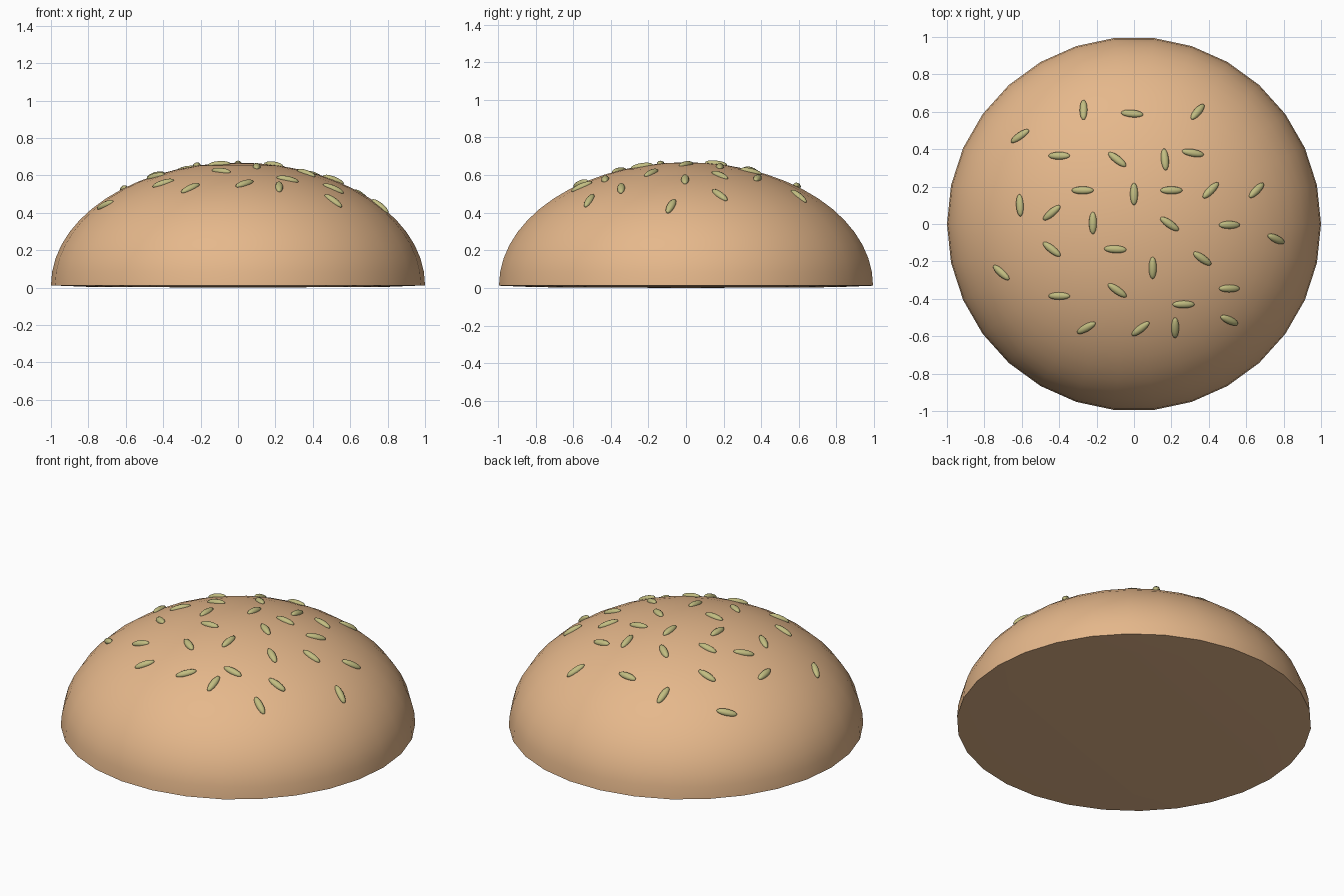
import bpy, bmesh
from math import sin, cos, pi, radians, sqrt
from mathutils import Vector, Matrix

if "Cube" in bpy.data.objects:
    bpy.data.objects.remove(bpy.data.objects["Cube"])

BASE, HEIGHT, SIDES, RINGS = 0.012, 0.656, 30, 14


def material(name, rgb):
    m = bpy.data.materials.new(name)
    m.diffuse_color = (*rgb, 1)
    m.use_nodes = True
    m.node_tree.nodes["Principled BSDF"].inputs["Base Color"].default_value = m.diffuse_color
    return m


def add_object(name, bm, mat, angle):
    bmesh.ops.recalc_face_normals(bm, faces=bm.faces)
    me = bpy.data.meshes.new(name)
    bm.to_mesh(me)
    bm.free()
    me.materials.append(mat)
    ob = bpy.data.objects.new(name, me)
    bpy.context.collection.objects.link(ob)
    bpy.ops.object.select_all(action='DESELECT')
    ob.select_set(True)
    bpy.context.view_layer.objects.active = ob
    bpy.ops.object.shade_smooth_by_angle(angle=radians(angle))
    return ob


# Bun: half-ellipse dome with a very slightly bulged underside
profile = [(0, 0), (0.8, 0.004), (1, BASE)]
profile += [(cos(i * pi / 2 / RINGS), BASE + HEIGHT * sin(i * pi / 2 / RINGS))
            for i in range(1, RINGS)]
profile.append((0, BASE + HEIGHT))
bm = bmesh.new()
verts = [bm.verts.new((r, 0, z)) for r, z in profile]
edges = [bm.edges.new(pair) for pair in zip(verts, verts[1:])]
bmesh.ops.spin(bm, geom=verts + edges, cent=(0, 0, 0), axis=(0, 0, 1),
               angle=2 * pi, steps=SIDES)
bmesh.ops.remove_doubles(bm, verts=bm.verts, dist=1e-4)
add_object("top_bun", bm, material("crust", (0.79, 0.48, 0.26)), 40)

# Sesame seeds: x, y and heading in degrees as seen from above
seeds = [
    (-.27, .61, 90), (-.01, .59, -5), (.34, .60, 50), (-.61, .47, 35),
    (-.40, .365, 0), (-.09, .345, -38), (.165, .345, 95), (.315, .38, -10),
    (-.275, .18, 0), (0, .16, 90), (.20, .18, 0), (.41, .18, 45),
    (.655, .18, 45), (-.61, .10, 93), (-.44, .06, 40), (-.22, .005, 90),
    (.19, 0, -35), (.51, -.005, 0), (.76, -.08, -25), (-.44, -.135, -38),
    (-.10, -.135, -3), (.365, -.185, -35), (.10, -.235, 90), (-.71, -.26, -42),
    (-.40, -.385, 0), (-.09, -.355, -35), (.51, -.345, 0), (.265, -.43, 0),
    (.51, -.515, -25), (-.255, -.555, 30), (.035, -.56, 38), (.22, -.555, 90),
]
bm = bmesh.new()
for x, y, heading in seeds:
    z = HEIGHT * sqrt(1 - x * x - y * y)
    n = Vector((x, y, z / HEIGHT ** 2)).normalized()
    a = radians(heading)
    t = Vector((cos(a), sin(a), -(n.x * cos(a) + n.y * sin(a)) / n.z)).normalized()
    turn = Matrix((t, n.cross(t), n)).transposed().to_4x4()
    place = Matrix.Translation((x, y, z + BASE)) @ turn
    # long axis of the sphere's poles lies along the seed
    shape = Matrix.Diagonal((0.06, 0.021, 0.018, 1)) @ Matrix.Rotation(pi / 2, 4, 'Y')
    bmesh.ops.create_uvsphere(bm, u_segments=12, v_segments=8, radius=1,
                              matrix=place @ shape)
add_object("sesame_seeds", bm, material("sesame", (0.54, 0.51, 0.22)), 80)
